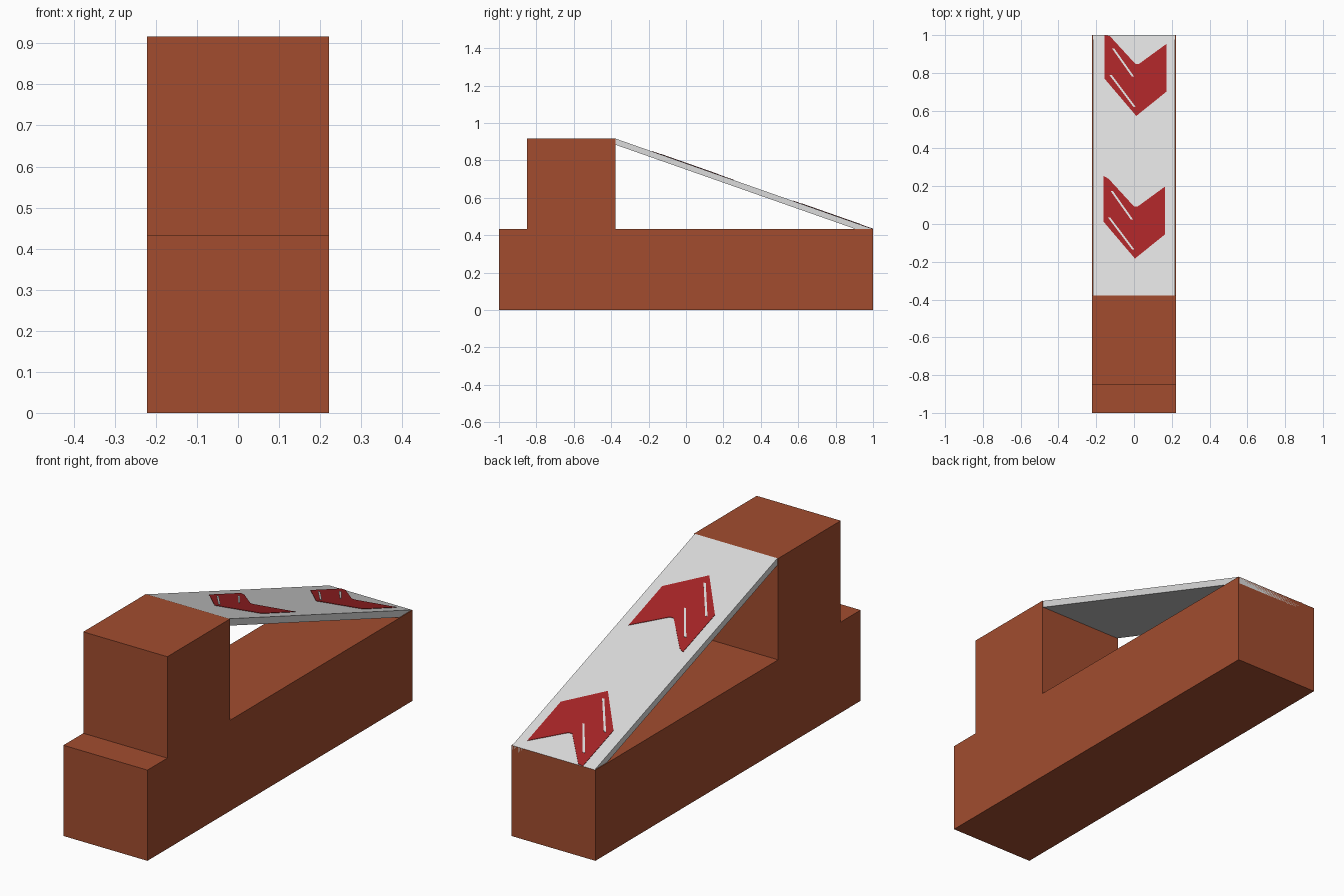
import bpy, bmesh

if "Cube" in bpy.data.objects:
    bpy.data.objects.remove(bpy.data.objects["Cube"])


def material(name, rgb):
    m = bpy.data.materials.new(name)
    m.diffuse_color = (*rgb, 1)
    m.use_nodes = True
    m.node_tree.nodes["Principled BSDF"].inputs["Base Color"].default_value = m.diffuse_color
    return m


BROWN = material("brick brown", (0.36, 0.073, 0.028))
GREY = material("pale grey", (0.71, 0.71, 0.71))
RED = material("arrow red", (0.38, 0.018, 0.02))


def prism(name, lower, upper, mat):
    """Closed solid between two matching outlines."""
    bm = bmesh.new()
    a = [bm.verts.new(p) for p in lower]
    b = [bm.verts.new(p) for p in upper]
    bm.faces.new(a[::-1])
    bm.faces.new(b)
    for i in range(len(a)):
        j = (i + 1) % len(a)
        bm.faces.new((a[i], a[j], b[j], b[i]))
    bmesh.ops.recalc_face_normals(bm, faces=bm.faces)
    me = bpy.data.meshes.new(name)
    bm.to_mesh(me)
    bm.free()
    me.materials.append(mat)
    ob = bpy.data.objects.new(name, me)
    bpy.context.collection.objects.link(ob)
    return ob


def side_profile(name, yz, half_width, mat):
    return prism(name, [(-half_width, y, z) for y, z in yz],
                 [(half_width, y, z) for y, z in yz], mat)


TOP, DECK, EDGE = 0.917, 0.433, -0.378


def ramp_z(y):
    return TOP + (DECK - TOP) * (y - EDGE) / (1 - EDGE)


def plate(name, xy, height, mat):
    """Thin plate following the slope of the ramp."""
    return prism(name, [(x, y, ramp_z(y) - 0.002) for x, y in xy],
                 [(x, y, ramp_z(y) + height) for x, y in xy], mat)


# Stepped base block with tower
side_profile("stepped_base", [(-1, 0), (1, 0), (1, DECK), (EDGE, DECK), (EDGE, TOP),
                              (-0.85, TOP), (-0.85, DECK), (-1, DECK)], 0.222, BROWN)

# Sloping ramp slab
side_profile("ramp", [(EDGE, TOP), (1, DECK), (1, DECK - 0.033), (EDGE, TOP - 0.033)],
             0.218, GREY)

# Two painted chevrons, each with two pale slits in its left arm
chevron = [(-0.162, 0.255), (-0.135, 0.24), (0.0, 0.093), (0.02, 0.093), (0.164, 0.198),
           (0.164, -0.055), (0.005, -0.183), (-0.162, 0.013)]
slits = [((-0.118, 0.175), (-0.012, 0.025)), ((-0.132, 0.035), (-0.004, -0.135))]
for n, (dx, dy) in enumerate([(0, 0), (0.007, 0.755)], 1):
    plate(f"arrow_{n}", [(x + dx, min(y + dy, 1)) for x, y in chevron], 0.002, RED)
    for k, ((x0, y0), (x1, y1)) in enumerate(slits, 1):
        strip = [(x0 - 0.006, y0), (x1 - 0.006, y1), (x1 + 0.006, y1), (x0 + 0.006, y0)]
        plate(f"arrow_{n}_slit_{k}", [(x + dx, y + dy) for x, y in strip], 0.0035, GREY)
